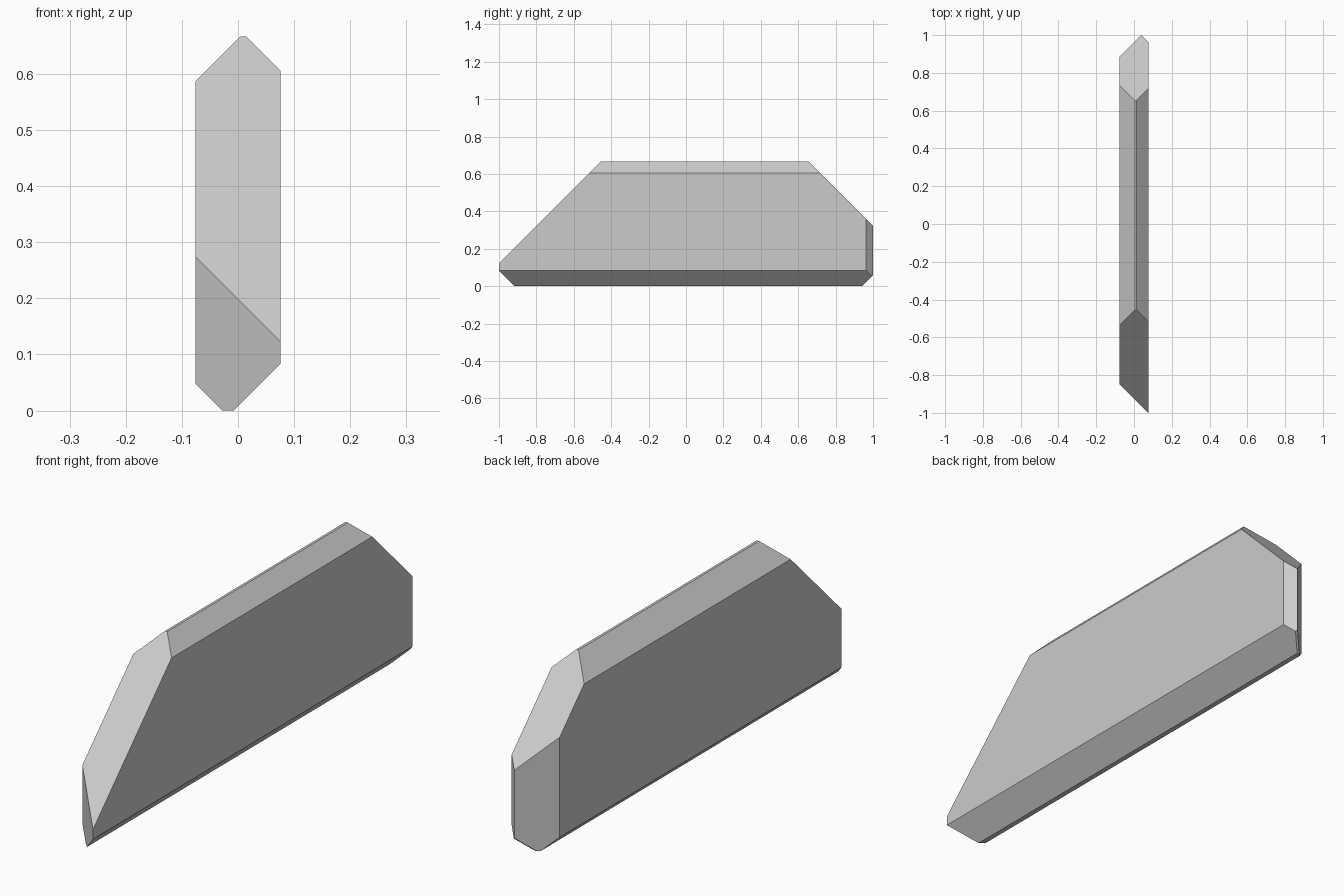
import bpy, bmesh
from mathutils import Vector

if "Cube" in bpy.data.objects:
    bpy.data.objects.remove(bpy.data.objects["Cube"])

HALF_X, HEIGHT = 0.076, 0.667

# 45-degree bevel planes: (direction, limit) keeps points with direction . p <= limit
BEVELS = [
    ((1, 0, 1), 0.681), ((-1, 0, 1), 0.663),     # top long edges
    ((1, 0, -1), -0.008), ((-1, 0, -1), 0.028),  # bottom long edges
    ((0, -1, 1), 1.122), ((0, 1, 1), 1.322),     # sloped ends
    ((-1, -1, 0), 0.924),                        # front upright face
    ((1, 1, 0), 1.039), ((-1, 1, 0), 0.961),     # back upright faces
    ((0, 1, -1), 0.942),                         # small back underside cut
]


def slice_off(bm, direction, limit):
    n = Vector(direction)
    res = bmesh.ops.bisect_plane(
        bm, geom=bm.verts[:] + bm.edges[:] + bm.faces[:], dist=1e-6,
        plane_co=n * (limit / n.length_squared), plane_no=n, clear_outer=True)
    rim = [e for e in res["geom_cut"] if isinstance(e, bmesh.types.BMEdge)]
    if rim:
        bmesh.ops.contextual_create(bm, geom=rim)


# Slab, longer than needed, then trimmed to shape
bm = bmesh.new()
bmesh.ops.create_cube(bm, size=1)
for v in bm.verts:
    v.co = (v.co.x * 2 * HALF_X, v.co.y * 2.6, (v.co.z + 0.5) * HEIGHT)
for direction, limit in BEVELS:
    slice_off(bm, direction, limit)
bmesh.ops.recalc_face_normals(bm, faces=bm.faces[:])

mesh = bpy.data.meshes.new("bevelled_slab")
bm.to_mesh(mesh)
bm.free()
slab = bpy.data.objects.new("bevelled_slab", mesh)
bpy.context.collection.objects.link(slab)
